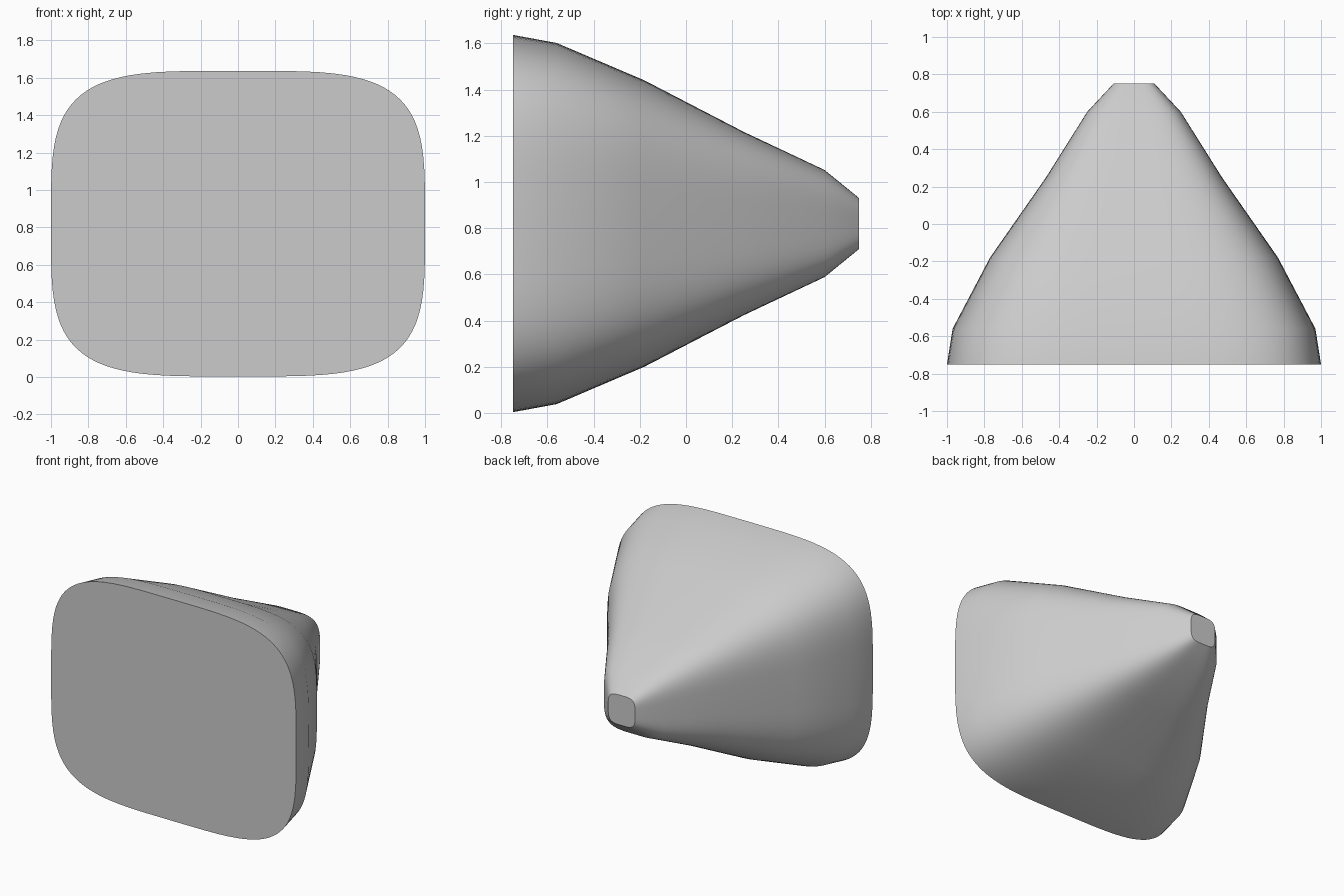
import bpy, bmesh
from math import cos, sin, pi, radians, copysign

old = bpy.data.objects.get("Cube")
if old:
    bpy.data.objects.remove(old, do_unlink=True)

SIDES = 96
CENTRE_Z = 0.82
# Stations from the wide front to the narrow back: y, half width, half height
STATIONS = [(-0.75, 1.0, 0.817), (-0.56, 0.97, 0.782), (-0.18, 0.77, 0.62),
            (0.25, 0.47, 0.397), (0.6, 0.25, 0.232), (0.75, 0.11, 0.11)]


def soft(v):
    """Turn a circle coordinate into a rounded-rectangle coordinate."""
    return copysign(abs(v) ** 0.5, v) if abs(v) > 1e-9 else 0.0


def material(name, rgb):
    mat = bpy.data.materials.new(name)
    mat.use_nodes = True
    mat.diffuse_color = (*rgb, 1)
    mat.node_tree.nodes["Principled BSDF"].inputs["Base Color"].default_value = (*rgb, 1)
    return mat


# Tapered body lofted through the stations, closed at both ends
bm = bmesh.new()
rings = []
for y, w, h in STATIONS:
    angles = [2 * pi * i / SIDES for i in range(SIDES)]
    rings.append([bm.verts.new((w * soft(cos(a)), y, CENTRE_Z + h * soft(sin(a))))
                  for a in angles])
for a, b in zip(rings, rings[1:]):
    for i in range(SIDES):
        j = (i + 1) % SIDES
        bm.faces.new((a[i], a[j], b[j], b[i]))
bm.faces.new(rings[0])
bm.faces.new(rings[-1])
bmesh.ops.recalc_face_normals(bm, faces=bm.faces[:])

mesh = bpy.data.meshes.new("tapered_body")
bm.to_mesh(mesh)
bm.free()
body = bpy.data.objects.new("tapered_body", mesh)
bpy.context.collection.objects.link(body)
mesh.materials.append(material("light grey", (0.6, 0.6, 0.6)))

# Smooth sides, crisp end caps
bpy.ops.object.select_all(action='DESELECT')
body.select_set(True)
bpy.context.view_layer.objects.active = body
bpy.ops.object.shade_smooth_by_angle(angle=radians(30))
